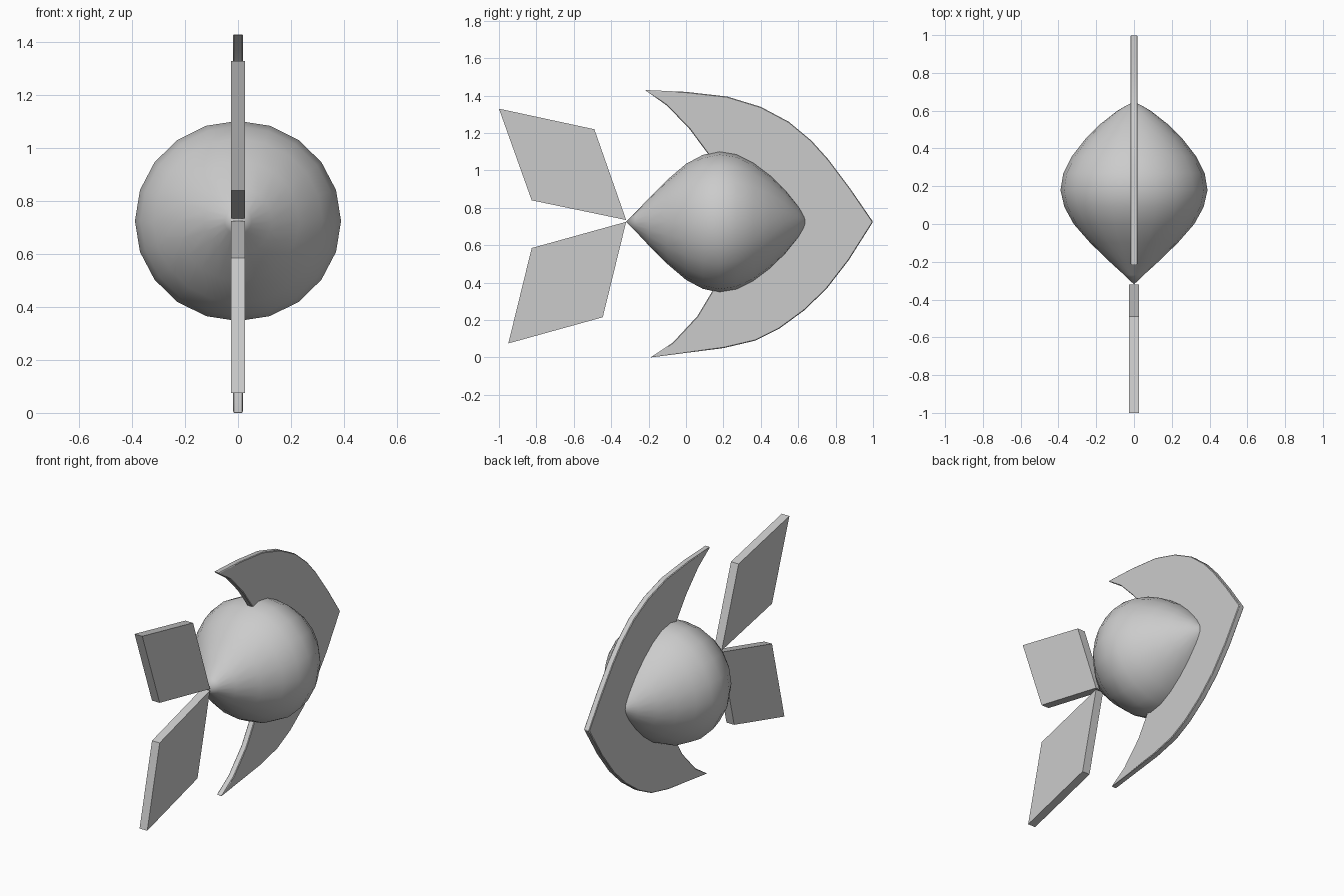
import bpy, bmesh, math

if "Cube" in bpy.data.objects:
    bpy.data.objects.remove(bpy.data.objects["Cube"])

CZ = 0.725  # height of the body axis


def finish(name, bm, smooth):
    bmesh.ops.recalc_face_normals(bm, faces=bm.faces)
    mesh = bpy.data.meshes.new(name)
    bm.to_mesh(mesh)
    bm.free()
    obj = bpy.data.objects.new(name, mesh)
    bpy.context.collection.objects.link(obj)
    if smooth:
        bpy.ops.object.select_all(action='DESELECT')
        obj.select_set(True)
        bpy.context.view_layer.objects.active = obj
        bpy.ops.object.shade_smooth_by_angle(angle=math.radians(40))
    return obj


def plate(name, outline, half, bevel=0.0, smooth=False):
    """Extrude a (y, z) outline symmetrically about x = 0."""
    bm = bmesh.new()
    face = bm.faces.new([bm.verts.new((-half, y, z)) for y, z in outline])
    new = bmesh.ops.extrude_face_region(bm, geom=[face])["geom"]
    verts = [v for v in new if isinstance(v, bmesh.types.BMVert)]
    bmesh.ops.translate(bm, verts=verts, vec=(2 * half, 0, 0))
    if not any(face in (f,) and len(f.edges[0].link_faces) > 1 for f in bm.faces):
        bm.faces.new([bm.verts.new((-half, y, z)) for y, z in outline])
        bmesh.ops.remove_doubles(bm, verts=bm.verts, dist=1e-5)
    obj = finish(name, bm, smooth)
    if bevel:
        mod = obj.modifiers.new("soft_edge", 'BEVEL')
        mod.width = bevel
        mod.segments = 1
        mod.limit_method = 'ANGLE'
        mod.angle_limit = math.radians(50)
    return obj


# Lemon-shaped body: 20-sided revolve around the y axis, pointed at both ends
profile = [(-0.27, 0.05), (-0.2, 0.125), (-0.1, 0.225), (0.0, 0.31), (0.09, 0.358),
           (0.18, 0.378), (0.27, 0.363), (0.36, 0.318), (0.45, 0.25),
           (0.53, 0.172), (0.6, 0.085), (0.63, 0.035)]
SIDES = 20
bm = bmesh.new()
rings = []
for y, r in profile:
    rings.append([bm.verts.new((1.03 * r * math.cos(2 * math.pi * i / SIDES), y,
                                CZ + r * math.sin(2 * math.pi * i / SIDES)))
                  for i in range(SIDES)])
tips = [bm.verts.new((0, -0.32, CZ)), bm.verts.new((0, 0.645, CZ))]
for i in range(SIDES):
    j = (i + 1) % SIDES
    for a, b in zip(rings, rings[1:]):
        bm.faces.new((a[i], a[j], b[j], b[i]))
    bm.faces.new((tips[0], rings[0][j], rings[0][i]))
    bm.faces.new((tips[1], rings[-1][i], rings[-1][j]))
finish("body", bm, True)

# Crescent fin wrapping the back of the body
crescent = [(-0.22, 1.43), (0, 1.42), (0.22, 1.395), (0.4, 1.34), (0.55, 1.26),
            (0.67, 1.16), (0.76, 1.06), (0.88, 0.9), (1.0, CZ),
            (0.87, 0.52), (0.75, 0.365), (0.63, 0.25), (0.5, 0.155), (0.37, 0.09),
            (0.2, 0.05), (-0.19, 0.0),
            (-0.07, 0.08), (0.06, 0.22), (0.15, 0.37), (0.24, 0.55), (0.27, CZ),
            (0.22, 0.92), (0.12, 1.085), (0.02, 1.22), (-0.1, 1.345)]
plate("crescent_fin", crescent, 0.019, 0.004, True)

# Two flat diamond fins meeting at the front tip
plate("upper_diamond_fin", [(-1.0, 1.33), (-0.49, 1.22), (-0.32, 0.735), (-0.825, 0.84)], 0.027)
plate("lower_diamond_fin", [(-0.32, 0.725), (-0.825, 0.585), (-0.95, 0.075), (-0.445, 0.215)], 0.027)
